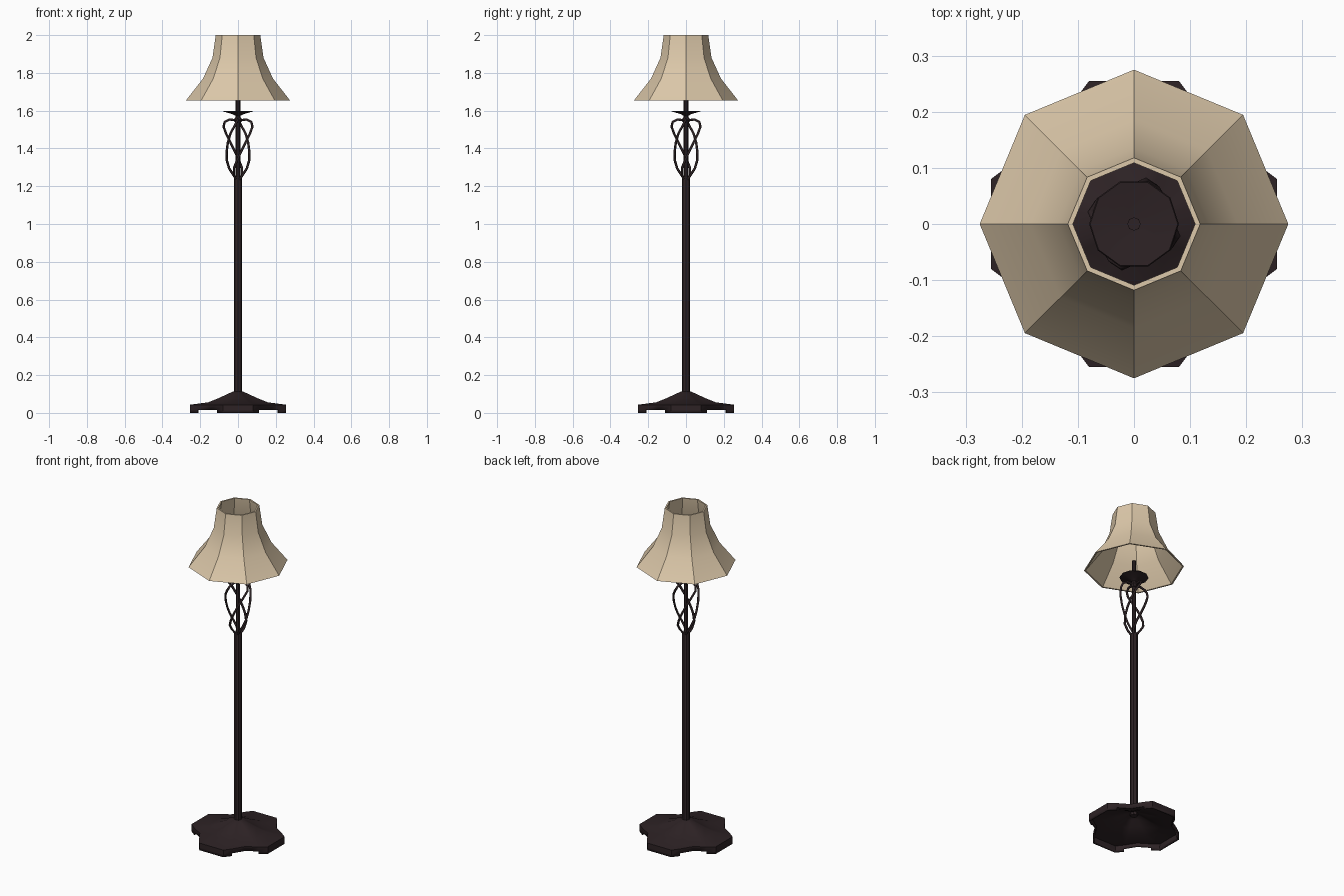
import bpy, bmesh, math

if "Cube" in bpy.data.objects:
    bpy.data.objects.remove(bpy.data.objects["Cube"])

def material(name, rgb):
    m = bpy.data.materials.new(name)
    m.diffuse_color = (*rgb, 1)
    m.use_nodes = True
    m.node_tree.nodes["Principled BSDF"].inputs["Base Color"].default_value = m.diffuse_color
    return m

BRONZE = material("dark bronze", (0.026, 0.016, 0.018))
CREAM = material("cream fabric", (0.72, 0.58, 0.40))

def make(name, verts, faces, mat, angle=30):
    me = bpy.data.meshes.new(name)
    me.from_pydata(verts, [], faces)
    bm = bmesh.new()
    bm.from_mesh(me)
    bmesh.ops.recalc_face_normals(bm, faces=bm.faces)
    bm.to_mesh(me)
    bm.free()
    ob = bpy.data.objects.new(name, me)
    bpy.context.collection.objects.link(ob)
    me.materials.append(mat)
    bpy.ops.object.select_all(action='DESELECT')
    ob.select_set(True)
    bpy.context.view_layer.objects.active = ob
    bpy.ops.object.shade_smooth_by_angle(angle=math.radians(angle))
    return ob

def lathe(name, profile, n, mat, closed=False):
    """Spin (radius, z) points; closed joins last ring to first, else caps ends."""
    verts = [(r * math.cos(math.tau * i / n), r * math.sin(math.tau * i / n), z)
             for r, z in profile for i in range(n)]
    p = len(profile)
    faces = []
    for k in range(p if closed else p - 1):
        a, b = k * n, (k + 1) % p * n
        faces += [(a + i, a + (i + 1) % n, b + (i + 1) % n, b + i) for i in range(n)]
    if not closed:
        faces += [tuple(range(n)), tuple(range((p - 1) * n, p * n))]
    return make(name, verts, faces, mat)

# Octagonal bell shade with thickness
outer = [(0.275, 1.655), (0.185, 1.77), (0.135, 1.88), (0.118, 2.0)]
inner = [(r - 0.009, z) for r, z in reversed(outer)]
lathe("lamp_shade", outer + inner, 8, CREAM, closed=True)

# Pole, thin stem and drip dish
lathe("pole", [(0.021, 0.09), (0.021, 1.235), (0.013, 1.25)], 8, BRONZE)
lathe("stem", [(0.012, 1.24), (0.012, 1.70)], 8, BRONZE)
lathe("stem_collar", [(0.014, 1.535), (0.024, 1.55), (0.014, 1.565)], 8, BRONZE)
lathe("dish", [(0.012, 1.572), (0.03, 1.582), (0.08, 1.596), (0.078, 1.599),
               (0.02, 1.592)], 10, BRONZE)

# Four twisted cage wires: (radius, z, twist in degrees)
path = [(0.014, 1.235, 215), (0.033, 1.26, 228), (0.052, 1.295, 245),
        (0.059, 1.335, 264), (0.062, 1.38, 284), (0.067, 1.43, 306),
        (0.075, 1.48, 328), (0.079, 1.515, 345), (0.071, 1.54, 354),
        (0.045, 1.553, 360), (0.012, 1.55, 366)]
for k in range(4):
    cu = bpy.data.curves.new("cage_wire", 'CURVE')
    cu.dimensions = '3D'
    cu.bevel_depth = 0.0065
    cu.bevel_resolution = 1
    cu.use_fill_caps = True
    sp = cu.splines.new('POLY')
    sp.points.add(len(path) - 1)
    for pt, (r, z, t) in zip(sp.points, path):
        a = math.radians(t + 90 * k)
        pt.co = (r * math.cos(a), r * math.sin(a), z, 1)
    cu.materials.append(BRONZE)
    bpy.context.collection.objects.link(bpy.data.objects.new("cage_wire", cu))

# Base: cut-corner, concave-sided dome with a skirt and corner feet
corner = [(0.255, -0.08), (0.255, 0.08), (0.215, 0.11), (0.15, 0.15), (0.11, 0.215)]
outline = []
for k in range(4):
    c, s = round(math.cos(k * math.pi / 2)), round(math.sin(k * math.pi / 2))
    outline += [(x * c - y * s, x * s + y * c) for x, y in corner]
n = len(outline)
rings = [(1, 0.0), (1, 0.016), (1, 0.043), (0.62, 0.056), (0.4, 0.078),
         (0.22, 0.1), (0.09, 0.114)]
verts = [(x * f, y * f, z) for f, z in rings for x, y in outline]
faces = []
for k in range(len(rings) - 1):
    for i in range(n):
        if k == 0 and i % 5 in (2, 3):   # gap between feet
            continue
        j = (i + 1) % n
        faces.append((k * n + i, k * n + j, (k + 1) * n + j, (k + 1) * n + i))
faces.append(tuple(range((len(rings) - 1) * n, len(rings) * n)))
used = sorted({v for f in faces for v in f})
remap = {v: i for i, v in enumerate(used)}
base = make("base", [verts[v] for v in used],
            [tuple(remap[v] for v in f) for f in faces], BRONZE)
sol = base.modifiers.new("thickness", 'SOLIDIFY')
sol.thickness = 0.008
sol.offset = -1
